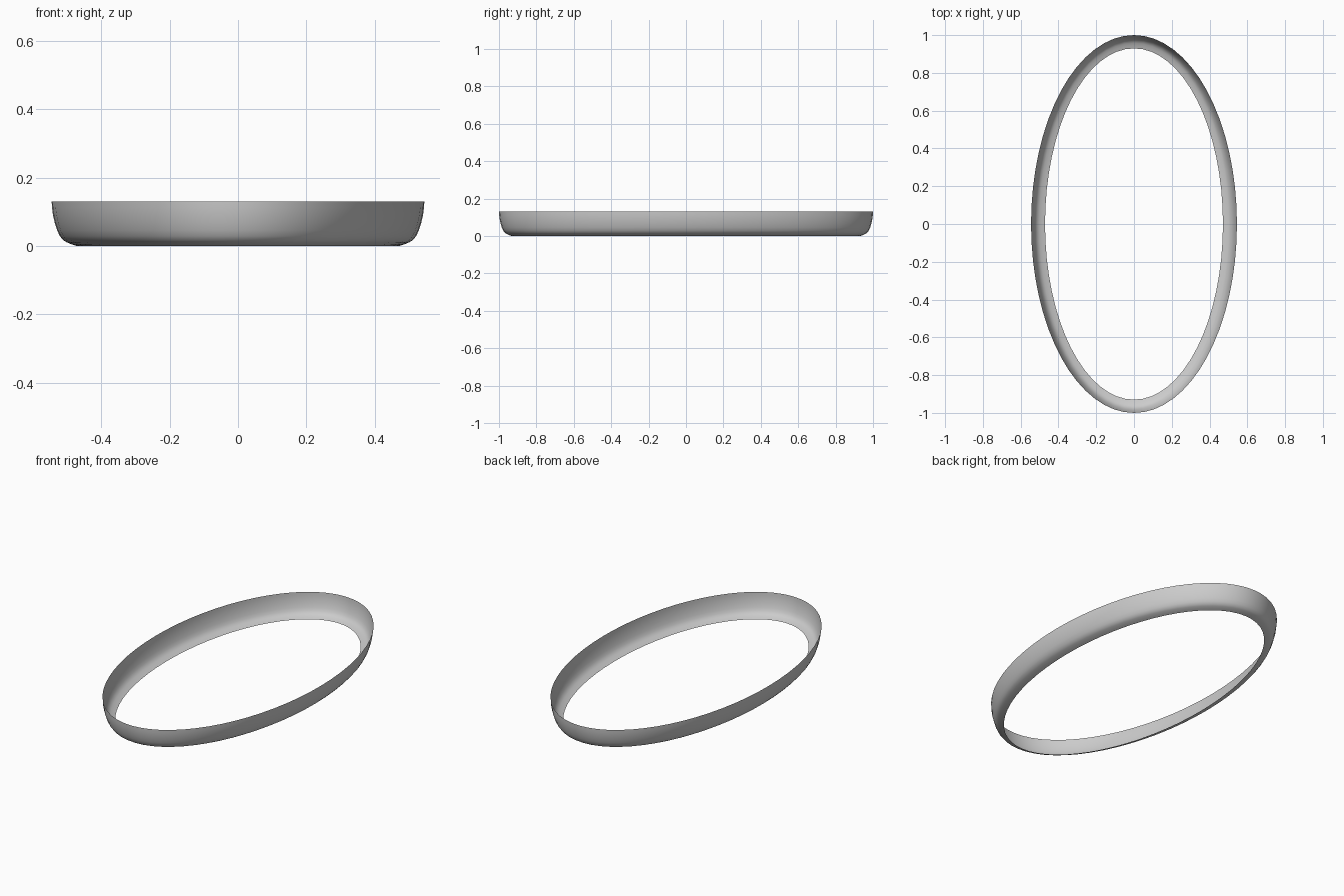
import bpy, bmesh, math

if "Cube" in bpy.data.objects:
    bpy.data.objects.remove(bpy.data.objects["Cube"])

# Cross-section of the rim wall: (inward offset from the outer ellipse, height)
profile = [(0.0, 0.13), (0.001, 0.112), (0.004, 0.09), (0.009, 0.068),
           (0.016, 0.046), (0.024, 0.029), (0.034, 0.017), (0.044, 0.011),
           (0.058, 0.005), (0.074, 0.0)]
RX, RY, SEGS = 0.545, 1.0, 64

# Open elliptical rim swept from the profile
bm = bmesh.new()
rings = []
for inset, z in profile:
    rings.append([bm.verts.new(((RX - inset) * math.cos(2 * math.pi * i / SEGS),
                                (RY - inset * 0.95) * math.sin(2 * math.pi * i / SEGS), z))
                  for i in range(SEGS)])
for upper, lower in zip(rings, rings[1:]):
    for i in range(SEGS):
        j = (i + 1) % SEGS
        bm.faces.new((lower[i], lower[j], upper[j], upper[i]))

mesh = bpy.data.meshes.new("oval_rim")
bm.to_mesh(mesh)
bm.free()
mesh.shade_smooth()
rim = bpy.data.objects.new("oval_rim", mesh)
bpy.context.collection.objects.link(rim)
